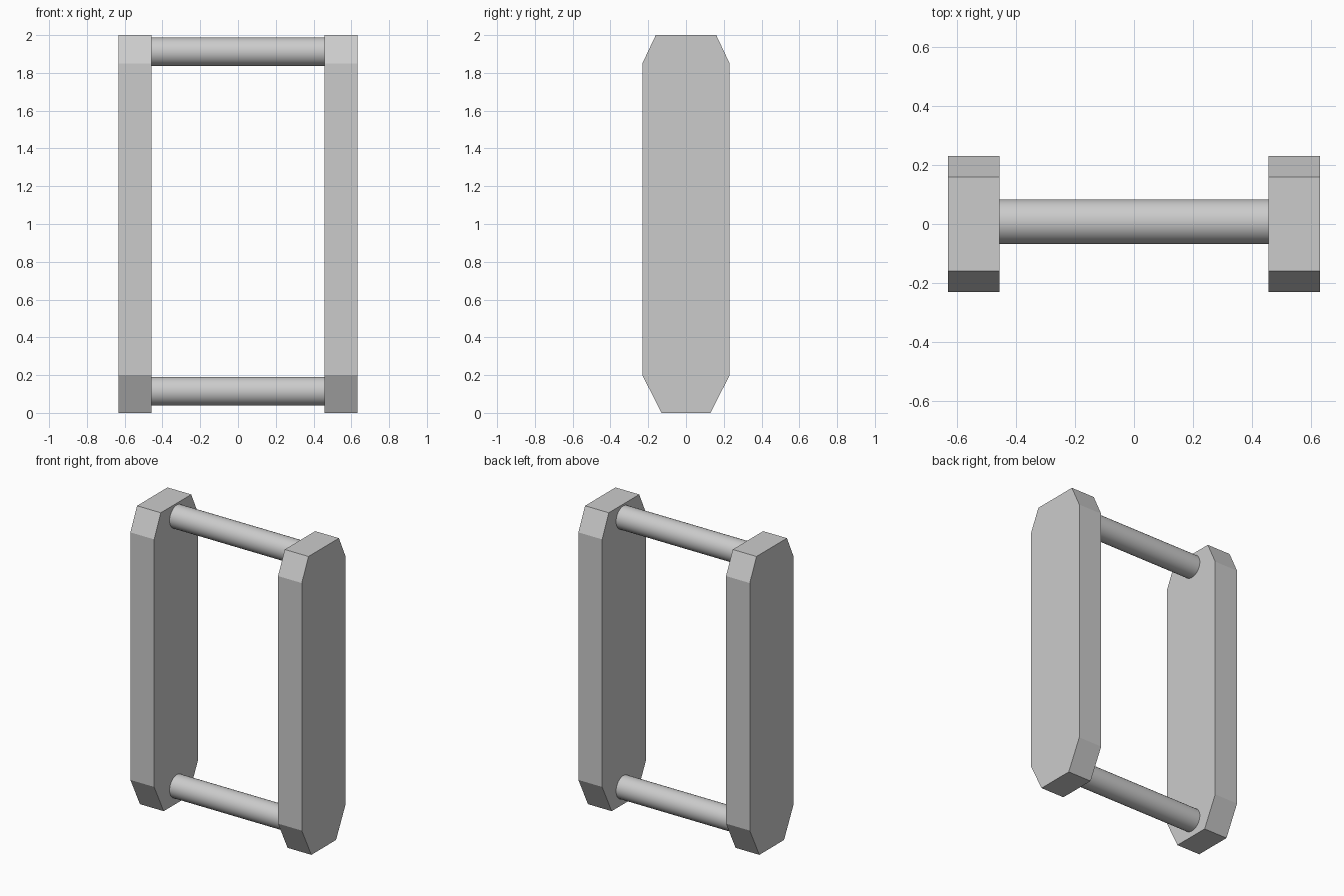
import bpy
import bmesh
import math

cube = bpy.data.objects.get("Cube")
if cube:
    bpy.data.objects.remove(cube, do_unlink=True)

INNER, OUTER = 0.457, 0.632   # x extent of each side plate
ROD_RADIUS = 0.076

grey = bpy.data.materials.new("plain_grey")
grey.use_nodes = True
colour = (0.6, 0.6, 0.6, 1)
grey.diffuse_color = colour
grey.node_tree.nodes["Principled BSDF"].inputs["Base Color"].default_value = colour


def side_plate(name, side):
    """Extrude the chamfered plate outline along x."""
    half = [(0.13, 0), (0.231, 0.2), (0.231, 1.85), (0.16, 2)]
    outline = half + [(-y, z) for y, z in reversed(half)]
    bm = bmesh.new()
    face = bm.faces.new([bm.verts.new((side * INNER, y, z)) for y, z in outline])
    grown = bmesh.ops.extrude_face_region(bm, geom=[face])["geom"]
    verts = [v for v in grown if isinstance(v, bmesh.types.BMVert)]
    bmesh.ops.translate(bm, verts=verts, vec=(side * (OUTER - INNER), 0, 0))
    bmesh.ops.recalc_face_normals(bm, faces=bm.faces)
    mesh = bpy.data.meshes.new(name)
    bm.to_mesh(mesh)
    bm.free()
    mesh.materials.append(grey)
    bpy.context.collection.objects.link(bpy.data.objects.new(name, mesh))


def cross_rod(name, z):
    """Smooth round bar joining the two plates."""
    bpy.ops.mesh.primitive_cylinder_add(
        vertices=48, radius=ROD_RADIUS, depth=2 * INNER + 0.004,
        location=(0, 0.008, z), rotation=(0, math.pi / 2, 0))
    rod = bpy.context.object
    rod.name = name
    rod.data.materials.append(grey)
    bpy.ops.object.shade_smooth_by_angle(angle=math.radians(30))


# Side plates
side_plate("left_side_plate", 1)
side_plate("right_side_plate", -1)

# Cross rods
cross_rod("upper_rod", 1.912)
cross_rod("lower_rod", 0.115)
